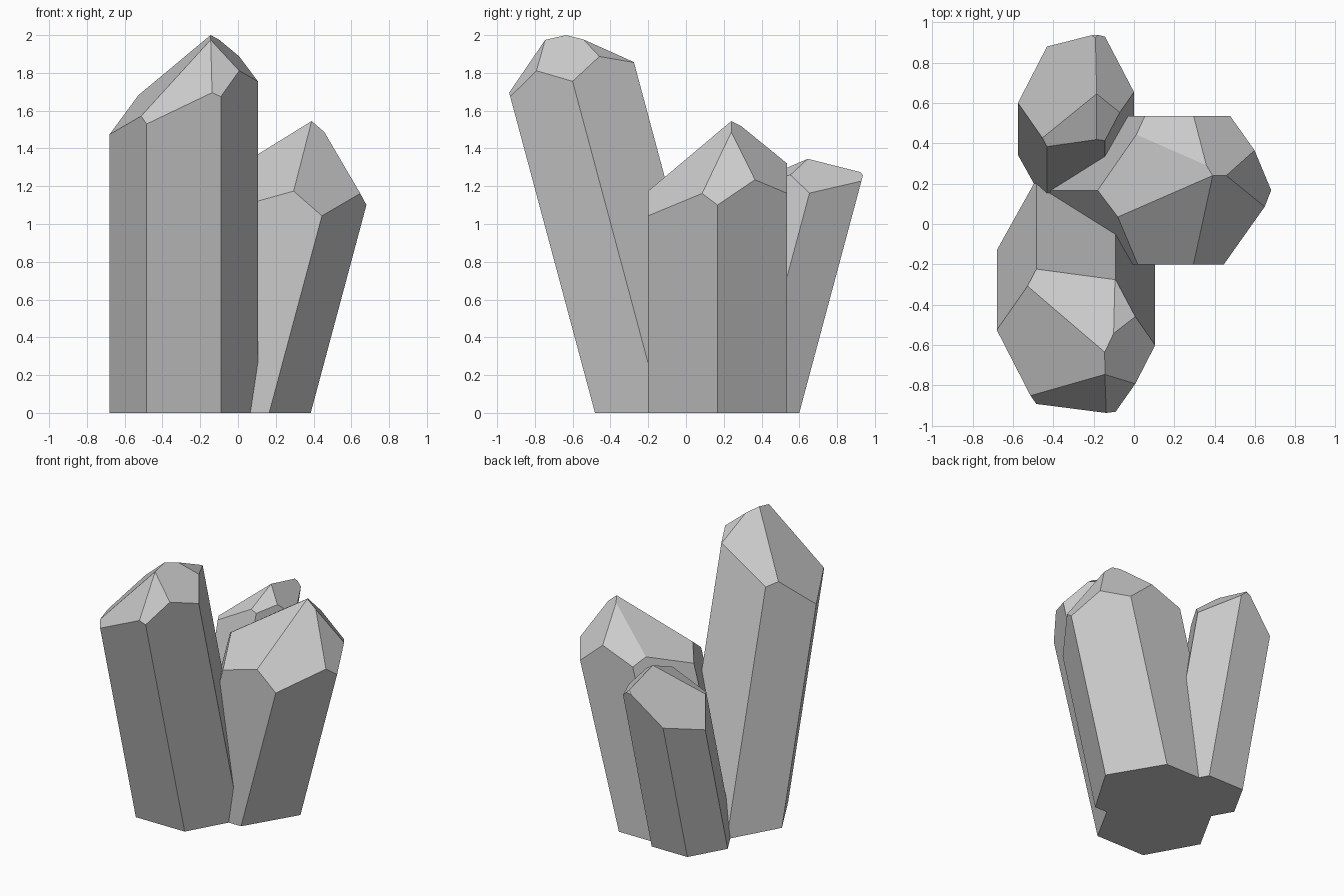
import bpy, bmesh, math
from mathutils import Vector

if "Cube" in bpy.data.objects:
    bpy.data.objects.remove(bpy.data.objects["Cube"])

LEAN = math.radians(15)


def crystal(name, base, radius, lean, apex, facets):
    """Leaning six-sided prism on z=0, its tip ground flat by facet planes.
    Each facet is (slope_x, slope_y, height above the apex at the apex's x, y)."""
    bm = bmesh.new()
    top = 2.5
    stretch = 1 / math.cos(LEAN)
    rings = []
    for z in (0, top):
        ring = []
        for i in range(6):
            a = math.radians(60 * i)
            x = radius * math.cos(a) * (stretch if lean[0] else 1)
            y = radius * math.sin(a) * (stretch if lean[1] else 1)
            shift = z * math.tan(LEAN)
            ring.append(bm.verts.new((base[0] + x + lean[0] * shift,
                                      base[1] + y + lean[1] * shift, z)))
        rings.append(ring)
    low, high = rings
    bm.faces.new(low[::-1])
    bm.faces.new(high)
    for i in range(6):
        j = (i + 1) % 6
        bm.faces.new((low[i], low[j], high[j], high[i]))

    # grind the tip facets
    for sx, sy, h in facets:
        cut = bmesh.ops.bisect_plane(
            bm, geom=bm.verts[:] + bm.edges[:] + bm.faces[:], dist=1e-5,
            plane_co=Vector(apex) + Vector((0, 0, h)),
            plane_no=Vector((-sx, -sy, 1)).normalized(), clear_outer=True)
        edges = [e for e in bm.edges if e.is_boundary]
        if edges:
            bmesh.ops.holes_fill(bm, edges=edges, sides=0)
    bmesh.ops.recalc_face_normals(bm, faces=bm.faces[:])

    mesh = bpy.data.meshes.new(name)
    bm.to_mesh(mesh)
    bm.free()
    bpy.context.collection.objects.link(bpy.data.objects.new(name, mesh))


# tall crystal leaning to the front
crystal("tall_crystal", (-0.2875, -0.13), 0.3925, (0, -1), (-0.145, -0.635, 2.0), [
    (1.03, 0.23, 0), (0.67, 1.49, 0.139), (-0.64, 1.44, 0.134),
    (-1.01, 0.227, 0), (-0.495, -0.437, 0.039), (0.44, -0.46, 0)])

# wide crystal leaning to the right
crystal("wide_crystal", (-0.055, 0.167), 0.425, (1, 0), (0.39, 0.24, 1.545), [
    (0.66, -0.095, 0), (0.278, 0.781, 0), (-0.87, 1.03, 0),
    (-1.75, -0.053, 0.059), (-0.87, -1.04, 0), (0.388, -0.715, 0.023)])

# small crystal leaning to the back
crystal("small_crystal", (-0.2875, 0.342), 0.2875, (0, 1), (-0.185, 0.645, 1.345), [
    (1.006, -0.231, 0), (0.47, 0.43, 0), (-0.40, 0.43, 0),
    (-0.968, -0.275, 0), (0.3, -1.5, 0.349)])
